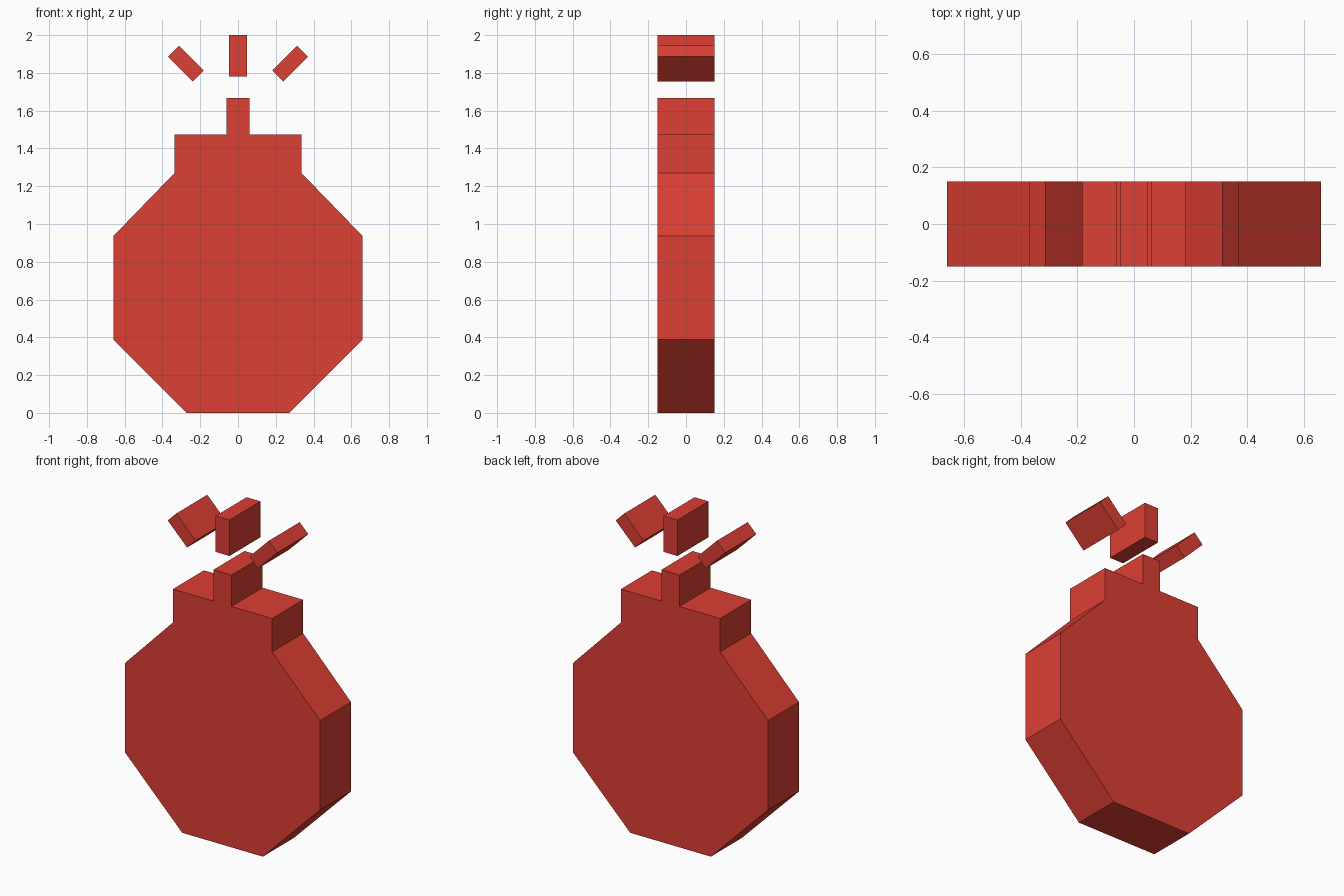
import bpy, bmesh

if "Cube" in bpy.data.objects:
    bpy.data.objects.remove(bpy.data.objects["Cube"])

HALF_DEPTH = 0.15

red = bpy.data.materials.new("red")
red.diffuse_color = (0.72, 0.05, 0.033, 1)
red.use_nodes = True
red.node_tree.nodes["Principled BSDF"].inputs["Base Color"].default_value = red.diffuse_color


def extrude_outline(name, outline):
    """Closed slab from an x/z outline, extruded along y."""
    bm = bmesh.new()
    face = bm.faces.new([bm.verts.new((x, -HALF_DEPTH, z)) for x, z in outline])
    new = bmesh.ops.extrude_face_region(bm, geom=[face], use_keep_orig=True)["geom"]
    moved = [v for v in new if isinstance(v, bmesh.types.BMVert)]
    bmesh.ops.translate(bm, verts=moved, vec=(0, 2 * HALF_DEPTH, 0))
    bmesh.ops.recalc_face_normals(bm, faces=bm.faces[:])
    mesh = bpy.data.meshes.new(name)
    bm.to_mesh(mesh)
    bm.free()
    mesh.materials.append(red)
    obj = bpy.data.objects.new(name, mesh)
    bpy.context.collection.objects.link(obj)
    return obj


def mirrored(points):
    return [(-x, z) for x, z in reversed(points)]


# Bomb body: octagonal shell, neck and fuse stub in one silhouette
half = [(0.273, 0), (0.66, 0.388), (0.66, 0.936), (0.336, 1.27),
        (0.336, 1.475), (0.061, 1.475), (0.061, 1.667)]
extrude_outline("bomb_body", half + mirrored(half))

# Three sparks above the fuse
extrude_outline("spark_middle", [(-0.047, 1.78), (0.047, 1.78), (0.047, 2), (-0.047, 2)])
spark = [(0.24, 1.755), (0.371, 1.886), (0.313, 1.944), (0.182, 1.813)]
extrude_outline("spark_right", spark)
extrude_outline("spark_left", mirrored(spark))
